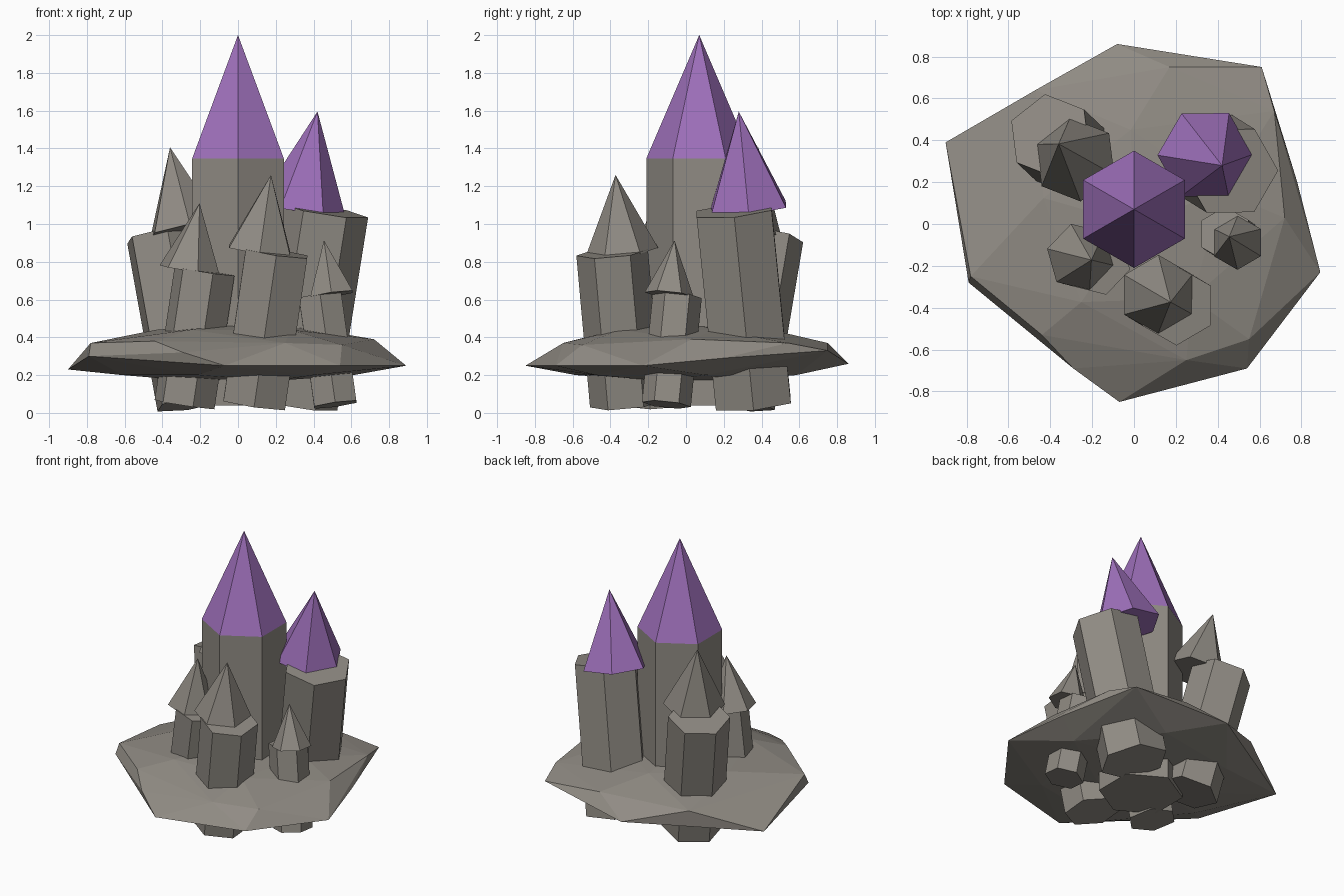
import bpy, bmesh
from math import cos, sin, radians
from mathutils import Vector, Matrix

cube = bpy.data.objects.get("Cube")
if cube:
    bpy.data.objects.remove(cube, do_unlink=True)


def make_material(name, rgb):
    mat = bpy.data.materials.new(name)
    mat.use_nodes = True
    colour = (*rgb, 1.0)
    mat.diffuse_color = colour
    mat.node_tree.nodes["Principled BSDF"].inputs["Base Color"].default_value = colour
    return mat


stone = make_material("stone grey", (0.28, 0.26, 0.23))
purple = make_material("crystal purple", (0.34, 0.16, 0.49))


def finish(name, bm, mat):
    bmesh.ops.recalc_face_normals(bm, faces=bm.faces)
    mesh = bpy.data.meshes.new(name)
    bm.to_mesh(mesh)
    bm.free()
    mesh.materials.append(mat)
    obj = bpy.data.objects.new(name, mesh)
    bpy.context.collection.objects.link(obj)
    return obj


def hex_solid(name, centre, lean, turn, radius, tip_radius, height, mat):
    """Six-sided prism or cone, leaning about its own middle."""
    bm = bmesh.new()
    bmesh.ops.create_cone(bm, cap_ends=True, segments=6, radius1=radius,
                          radius2=tip_radius, depth=height)
    bmesh.ops.remove_doubles(bm, verts=bm.verts, dist=0.0001)
    # Put a corner on +x, then turn and lean
    first = max(bm.verts, key=lambda v: v.co.xy.length).co
    start = Vector((1, 0)).angle_signed(first.xy)
    spin = Matrix.Rotation(radians(turn) + start, 4, 'Z')
    axis = Vector((lean[0], lean[1], 1))
    tilt = Vector((0, 0, 1)).rotation_difference(axis).to_matrix().to_4x4()
    bm.transform(Matrix.Translation(centre) @ tilt @ spin)
    return finish(name, bm, mat)


# Towers: name, x, y, lean, turn, radius, shaft height, tip colour
FOOT = 0.04
towers = [
    ("main", 0.0, 0.07, (0, 0), 30, 0.28, 1.307, purple),
    ("back_left", 0.38, 0.305, (0.16, -0.10), 0, 0.23, 1.04, purple),
    ("back_right", -0.32, 0.345, (-0.18, 0.17), 38, 0.205, 0.915, stone),
    ("front_middle", 0.145, -0.355, (0.147, -0.09), 30, 0.19, 0.815, stone),
    ("front_right", -0.23, -0.165, (0.15, -0.04), 46, 0.165, 0.715, stone),
    ("left_small", 0.475, -0.075, (-0.14, 0.10), 30, 0.13, 0.584, stone),
]
for name, x, y, lean, turn, r, h, tip_mat in towers:
    hex_solid(name + "_shaft", (x, y, FOOT + h / 2), lean, turn, r, r, h, stone)
    hex_solid(name + "_tip", (x, y, FOOT + h * 1.25), lean, turn, r, 0, h / 2, tip_mat)

# Faceted floating rock: rim, shoulder, plateau and underside wrapped in a hull
rim = [(-0.9, 0.39, 0.23), (-0.08, 0.86, 0.26), (0.61, 0.75, 0.33),
       (0.78, 0.2, 0.29), (0.89, -0.23, 0.25), (0.54, -0.69, 0.25),
       (-0.07, -0.85, 0.25), (-0.29, -0.69, 0.32), (-0.79, -0.28, 0.3)]
shoulder = [(-0.78, -0.25, 0.37), (-0.44, -0.53, 0.38), (0.25, -0.65, 0.37),
            (0.55, -0.55, 0.36), (0.72, 0.03, 0.39), (0.67, 0.54, 0.37),
            (0.17, 0.75, 0.37), (-0.47, 0.64, 0.36)]
points = rim + shoulder
points += [(0.45 * cos(radians(a)), 0.45 * sin(radians(a)), 0.44)
           for a in range(20, 380, 72)]
points += [(0.62 * cos(radians(a)), 0.62 * sin(radians(a)), 0.2)
           for a in range(10, 370, 60)]
points += [(0, 0, 0.48), (0.2, -0.15, 0.17), (-0.25, 0, 0.17), (0.15, 0.25, 0.17)]
bm = bmesh.new()
for p in points:
    bm.verts.new(p)
hull = bmesh.ops.convex_hull(bm, input=bm.verts)
loose = [v for v in bm.verts if not v.link_faces]
bmesh.ops.delete(bm, geom=loose, context='VERTS')
finish("rock_base", bm, stone)
